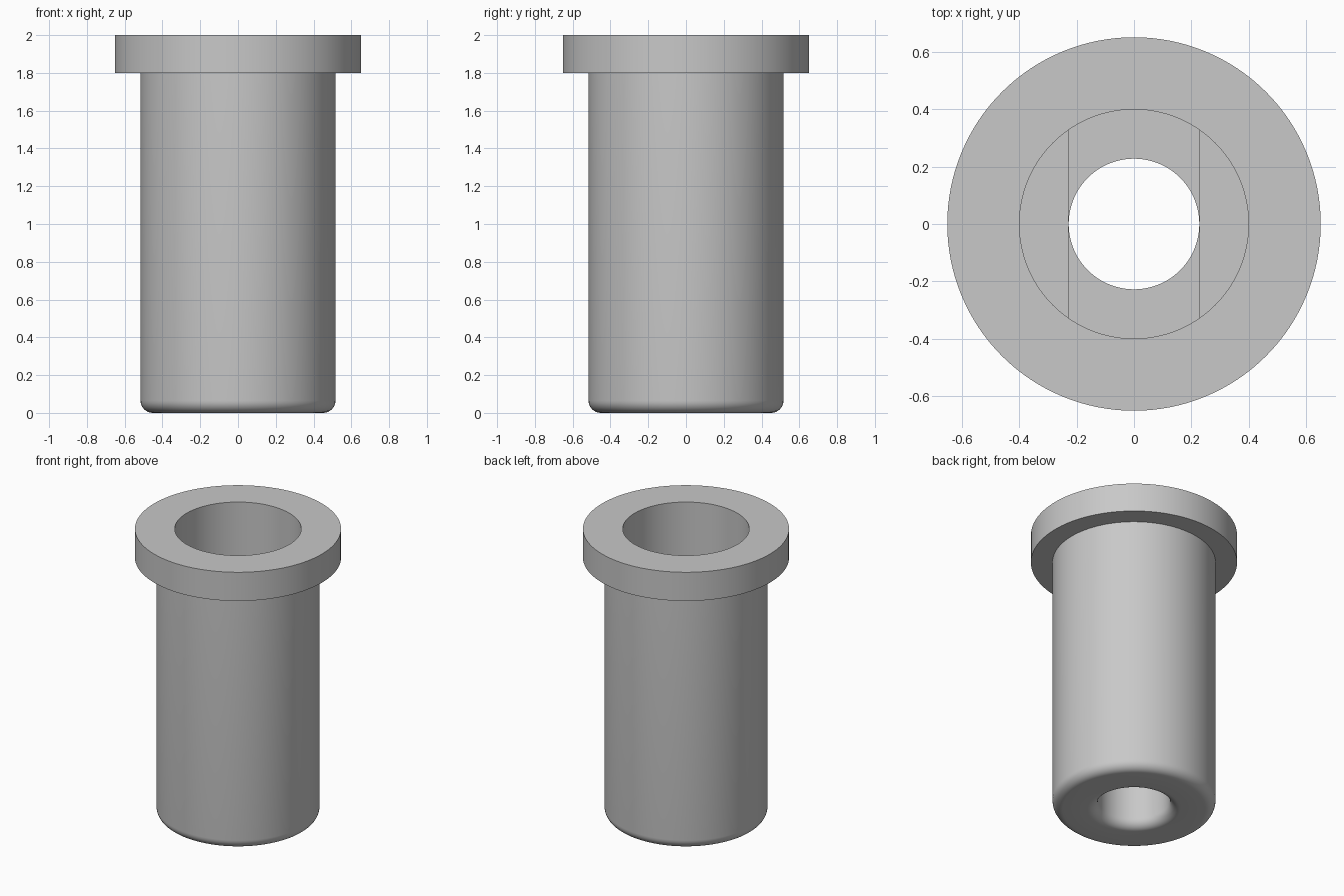
import bpy, bmesh
from math import sin, cos, pi, radians, acos

cube = bpy.data.objects.get("Cube")
if cube:
    bpy.data.objects.remove(cube, do_unlink=True)

SEGMENTS = 128
HEIGHT, FLANGE_Z = 2.0, 1.8
R_FLANGE, R_BODY, R_BORE, R_HOLE = 0.652, 0.516, 0.40, 0.228
SLOT_Z, FLOOR_Z, FILLET = 0.30, 0.50, 0.065

grey = bpy.data.materials.new("steel grey")
grey.use_nodes = True
colour = (0.58, 0.58, 0.58, 1)
grey.diffuse_color = colour
grey.node_tree.nodes["Principled BSDF"].inputs["Base Color"].default_value = colour


def finish(bm, name):
    bmesh.ops.recalc_face_normals(bm, faces=bm.faces)
    mesh = bpy.data.meshes.new(name)
    bm.to_mesh(mesh)
    bm.free()
    obj = bpy.data.objects.new(name, mesh)
    bpy.context.collection.objects.link(obj)
    mesh.materials.append(grey)
    bpy.ops.object.select_all(action='DESELECT')
    obj.select_set(True)
    bpy.context.view_layer.objects.active = obj
    bpy.ops.object.shade_smooth_by_angle(angle=radians(30))
    return obj


def arc(cx, cz, r, start, end, steps=8):
    angles = [radians(start + (end - start) * i / steps) for i in range(steps + 1)]
    return [(cx + r * cos(a), cz + r * sin(a)) for a in angles]


# Sleeve: closed section with rounded lower edges, turned about z
profile = [(R_BORE, HEIGHT), (R_BORE, SLOT_Z), (R_HOLE, SLOT_Z)]
profile += arc(R_HOLE + FILLET, FILLET, FILLET, 180, 270)
profile += arc(R_BODY - FILLET, FILLET, FILLET, 270, 360)
profile += [(R_BODY, FLANGE_Z), (R_FLANGE, FLANGE_Z), (R_FLANGE, HEIGHT)]
bm = bmesh.new()
verts = [bm.verts.new((r, 0, z)) for r, z in profile]
edges = [bm.edges.new((v, verts[(i + 1) % len(verts)])) for i, v in enumerate(verts)]
bmesh.ops.spin(bm, geom=verts + edges, cent=(0, 0, 0), axis=(0, 0, 1),
               angle=2 * pi, steps=SEGMENTS, use_duplicate=False)
bmesh.ops.remove_doubles(bm, verts=bm.verts, dist=1e-5)
finish(bm, "flanged_sleeve")

# Two raised lands inside the bore leave a straight slot between them
r_land = R_BORE + 0.004
half = acos(R_HOLE / r_land)
for name, side in (("left_land", 1), ("right_land", -1)):
    bm = bmesh.new()
    angles = [half * (i / 20 - 1) for i in range(41)]
    base = bm.faces.new([bm.verts.new((side * r_land * cos(a), r_land * sin(a), SLOT_Z - 0.002))
                         for a in angles])
    top = bmesh.ops.extrude_face_region(bm, geom=[base])["geom"]
    for v in top:
        if isinstance(v, bmesh.types.BMVert):
            v.co.z = FLOOR_Z
    finish(bm, name)
